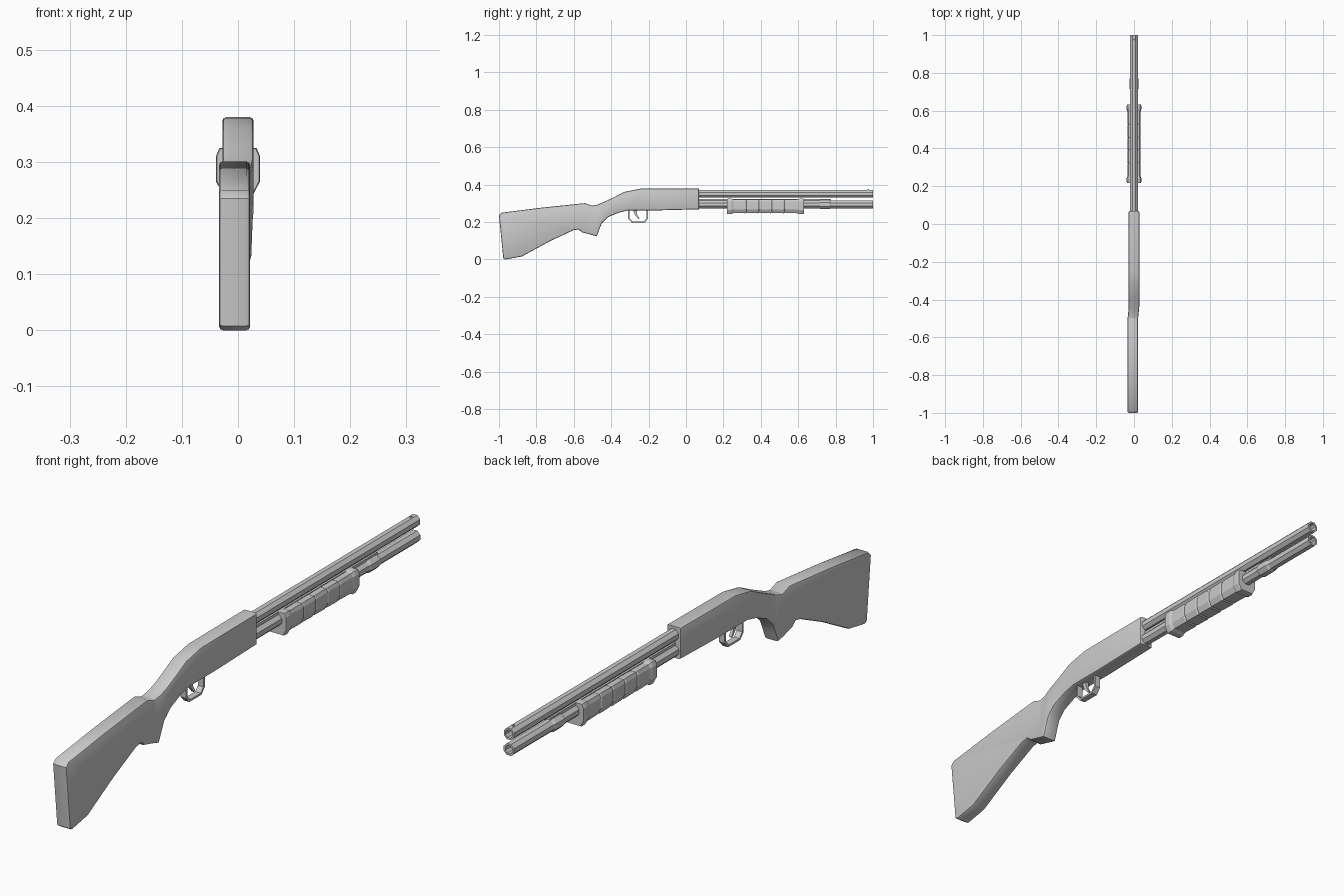
import bpy, bmesh, math

if "Cube" in bpy.data.objects:
    bpy.data.objects.remove(bpy.data.objects["Cube"])


def finish(bm, name, smooth=False):
    bmesh.ops.recalc_face_normals(bm, faces=bm.faces)
    me = bpy.data.meshes.new(name)
    bm.to_mesh(me)
    bm.free()
    ob = bpy.data.objects.new(name, me)
    bpy.context.collection.objects.link(ob)
    if smooth:
        bpy.ops.object.select_all(action='DESELECT')
        ob.select_set(True)
        bpy.context.view_layer.objects.active = ob
        bpy.ops.object.shade_smooth_by_angle(angle=math.radians(35))
    return ob


def plate(profile, half):
    """Side profile of (y, z) points extruded across x."""
    bm = bmesh.new()
    f = bm.faces.new([bm.verts.new((-half, y, z)) for y, z in profile])
    new = bmesh.ops.extrude_face_region(bm, geom=[f])['geom']
    bmesh.ops.translate(bm, vec=(2 * half, 0, 0),
                        verts=[v for v in new if isinstance(v, bmesh.types.BMVert)])
    bmesh.ops.recalc_face_normals(bm, faces=bm.faces)
    return bm


def loft(name, section, stations, centre):
    """Section of (x, z) offsets swept along y through (y, scale) stations."""
    bm = bmesh.new()
    rings = [[bm.verts.new((x * s, y, centre + z * s)) for x, z in section]
             for y, s in stations]
    n = len(section)
    for a, b in zip(rings, rings[1:]):
        for i in range(n):
            bm.faces.new((a[i], a[(i + 1) % n], b[(i + 1) % n], b[i]))
    bm.faces.new(rings[0])
    bm.faces.new(rings[-1])
    return finish(bm, name)


def ngon(r, n=8):
    return [(r * math.cos((i + .5) * math.tau / n), r * math.sin((i + .5) * math.tau / n))
            for i in range(n)]


# Stock, grip and receiver: one chamfered slab, its rear set slightly to the left
top = [(-.977, .008), (-1, .235), (-.985, .25), (-.78, .276), (-.54, .301), (-.50, .287),
       (-.47, .294), (-.395, .328), (-.33, .361), (-.245, .378), (.07, .38)]
bottom = [(.07, .268), (-.166, .262), (-.31, .262), (-.36, .25), (-.417, .226), (-.45, .194),
          (-.465, .156), (-.477, .124), (-.556, .145), (-.574, .161), (-.602, .156),
          (-.727, .098), (-.877, .016), (-.965, 0)]
bm = plate(top + bottom, .0278)
sides = [f for f in bm.faces if abs(f.normal.x) > .9]
bmesh.ops.bevel(bm, geom=list({e for f in sides for e in f.edges}), offset=.007,
                segments=2, profile=.5, affect='EDGES', clamp_overlap=True)
for y in (-.44, -.50):
    bmesh.ops.bisect_plane(bm, geom=bm.verts[:] + bm.edges[:] + bm.faces[:],
                           plane_co=(0, y, 0), plane_no=(0, 1, 0))
for v in bm.verts:
    v.co.x -= .006 * min(1, max(0, (-.44 - v.co.y) / .06))
finish(bm, "stock_and_receiver", True)

# Barrel and magazine tube, both with open bores
bored = [(.05, 1), (1, 1), (1, .68), (.88, .68)]
loft("barrel", ngon(.0217), bored, .35)
loft("magazine_tube", ngon(.0222), bored, .294)

# Tube clamp and slide rail
loft("tube_clamp", ngon(.0222), [(.71, 1), (.722, 1.2), (.765, 1.2), (.777, 1)], .294)
rail = plate([(.05, .311), (.775, .311), (.775, .324), (.05, .324)], .008)
finish(rail, "slide_rail")

# Ribbed pump grip with flared ends
half = [(.033, .034), (.039, .020), (.039, -.026), (.027, -.049)]
section = half + [(-x, z) for x, z in reversed(half)]
stations = [(.218, .96), (.224, 1), (.242, 1), (.254, .88)]
first, pitch = .254, .0684
for i in range(1, 5):
    y = first + i * pitch
    stations += [(y - .005, .90), (y, .83), (y + .005, .88)]
stations += [(.596, .90), (.608, 1), (.626, 1), (.632, .96)]
loft("pump_grip", section, stations, .291)

# Trigger guard strap
outer = [(-.31, .27), (-.31, .217), (-.29, .196), (-.222, .196), (-.203, .217), (-.203, .27)]
inner = [(-.211, .27), (-.211, .22), (-.226, .203), (-.286, .203), (-.302, .22), (-.302, .27)]
finish(plate(outer + inner, .011), "trigger_guard")

# Curved trigger
finish(plate([(-.285, .268), (-.272, .236), (-.254, .216), (-.249, .220),
              (-.261, .240), (-.262, .268)], .005), "trigger")

# Front bead sight
bm = bmesh.new()
bmesh.ops.create_uvsphere(bm, u_segments=8, v_segments=5, radius=.005)
bmesh.ops.translate(bm, verts=bm.verts, vec=(0, .975, .371))
finish(bm, "bead_sight")
